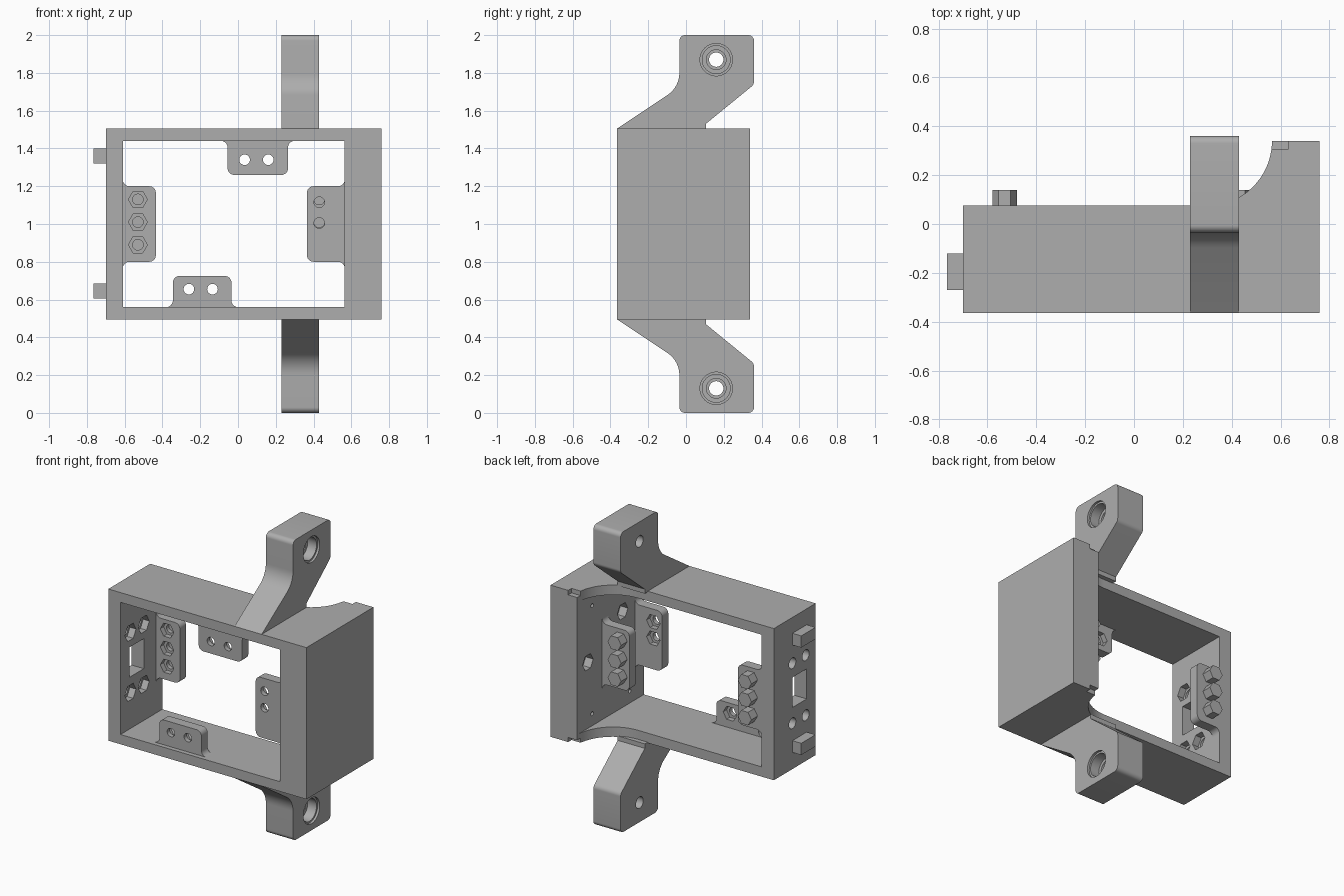
import bpy, bmesh
from math import cos, sin, pi, radians
from mathutils import Vector

if "Cube" in bpy.data.objects:
    bpy.data.objects.remove(bpy.data.objects["Cube"])

grey = bpy.data.materials.new("plain grey")
grey.use_nodes = True
GREY = (0.42, 0.42, 0.42, 1)
grey.diffuse_color = GREY
grey.node_tree.nodes["Principled BSDF"].inputs["Base Color"].default_value = GREY

MID = 1.0                                  # height of the mirror plane
PLACE = {"x": lambda u, v, t: (t, u, v),
         "y": lambda u, v, t: (u, t, v),
         "z": lambda u, v, t: (u, v, t)}


def prism(name, pts, axis, a, b):
    """Extrude a 2D outline along an axis from a to b."""
    bm = bmesh.new()
    verts = [bm.verts.new(PLACE[axis](u, v, a)) for u, v in pts]
    face = bm.faces.new(verts)
    moved = bmesh.ops.extrude_face_region(bm, geom=[face])["geom"]
    shift = Vector(PLACE[axis](0, 0, b - a))
    bmesh.ops.translate(bm, vec=shift, verts=[g for g in moved if isinstance(g, bmesh.types.BMVert)])
    bmesh.ops.recalc_face_normals(bm, faces=bm.faces)
    mesh = bpy.data.meshes.new(name)
    bm.to_mesh(mesh)
    bm.free()
    mesh.materials.append(grey)
    ob = bpy.data.objects.new(name, mesh)
    bpy.context.collection.objects.link(ob)
    return ob


def rect(u0, u1, v0, v1):
    return [(u0, v0), (u1, v0), (u1, v1), (u0, v1)]


def arc(cu, cv, r, start, end, n=8):
    return [(cu + r * cos(radians(start + (end - start) * i / n)),
             cv + r * sin(radians(start + (end - start) * i / n))) for i in range(n + 1)]


def ring(u, v, r, n=32):
    return [(u + r * cos(2 * pi * i / n), v + r * sin(2 * pi * i / n)) for i in range(n)]


def hexagon(u, v, r=0.05):
    return ring(u, v, r, 6)


def cut(target, outline, axis, a, b):
    """Subtract a prism from the target and discard the cutter."""
    tool = prism("cutter", outline, axis, a, b)
    tool.hide_render = True
    mod = target.modifiers.new("cut", "BOOLEAN")
    mod.object, mod.operation, mod.solver = tool, "DIFFERENCE", "EXACT"
    bpy.context.view_layer.objects.active = target
    bpy.ops.object.modifier_apply(modifier=mod.name)
    bpy.data.objects.remove(tool)


def smooth(ob):
    bpy.ops.object.select_all(action="DESELECT")
    ob.select_set(True)
    bpy.context.view_layer.objects.active = ob
    bpy.ops.object.shade_smooth_by_angle(angle=radians(30))


# Frame: open box whose deeper left wall sweeps back in an arc
BACK, INNER, DEEP = 0.075, 0.565, 0.34
outline = [(-0.70, BACK), (-0.70, -0.365), (0.76, -0.365), (0.76, DEEP)]
outline += arc(0.30, DEEP, 0.265, 0, -90, 20)
frame = prism("frame", outline, "z", 0.495, 1.505)
cut(frame, rect(-0.61, INNER, 0.56, 1.44), "y", -0.6, 0.6)
for z in (0.495, 1.505):
    cut(frame, rect(0.50, 0.63, 0.305, 0.40), "z", z - 0.03, z + 0.03)

# Port and screw holes with nut pockets in the right wall
cut(frame, rect(-0.27, -0.12, 0.905, 1.105), "x", -0.8, -0.5)
for y in (-0.26, -0.12):
    for z in (0.80, 1.20):
        cut(frame, ring(y, z, 0.036), "x", -0.8, -0.5)
        cut(frame, hexagon(y, z, 0.058), "x", -0.655, -0.5)

# Blind nut pockets and pilot holes in the deep wall
for y, z in ((-0.14, 1.20), (-0.14, 0.80), (0.225, MID)):
    cut(frame, hexagon(y, z, 0.055), "x", 0.5, 0.62)
    cut(frame, ring(y, z, 0.03), "x", 0.5, 0.68)
for y in (-0.215, 0.18):
    for z in (0.64, 1.36):
        cut(frame, ring(y, z, 0.013, 16), "x", 0.5, 0.62)
smooth(frame)


def tab(name, centre, half, depth, place, y0, y1):
    """Rounded tab standing on a wall, with fillets at its root."""
    r = 0.035
    side = [(half + r, -0.01)] + arc(half + r, r, r, 270, 180)
    side += arc(half - r, depth - r, r, 0, 90)
    pts = side + [(-u, v) for u, v in reversed(side)]
    return prism(name, [place(centre + u, v) for u, v in pts], "y", y0, y1)


FRONT = (-0.335, -0.27)
REAR = (0.01, BACK)
top = tab("top_tab", 0.105, 0.16, 0.18, lambda u, v: (u, 1.44 - v), *FRONT)
low = tab("bottom_tab", -0.19, 0.155, 0.165, lambda u, v: (u, 0.56 + v), *FRONT)
side = tab("left_front_tab", MID, 0.20, 0.20, lambda u, v: (INNER - v, u), *FRONT)

# Front tabs: through holes with nut pockets behind
for ob, spots in ((top, ((0.035, 1.34), (0.16, 1.34))),
                  (low, ((-0.26, 0.655), (-0.135, 0.655))),
                  (side, ((0.43, 1.005), (0.43, 1.115)))):
    for x, z in spots:
        cut(ob, ring(x, z, 0.028), "y", -0.5, 0)
        cut(ob, hexagon(x, z), "y", -0.305, 0)
    smooth(ob)

# Rear tabs: three hexagonal bosses each, hollowed from the front
rear = (("right_rear_tab", 0.175, -0.53, lambda u, v: (-0.61 + v, u)),
        ("left_rear_tab", 0.20, 0.43, lambda u, v: (INNER - v, u)))
for name, depth, x, place in rear:
    ob = tab(name, MID, 0.20, depth, place, *REAR)
    for i, z in enumerate((0.89, 1.01, 1.13)):
        cut(ob, hexagon(x, z), "y", -0.1, 0.045)
        cut(ob, ring(x, z, 0.028), "y", -0.1, 0.07)
        prism(f"{name}_bolt_head_{i + 1}", hexagon(x, z), "y", BACK - 0.003, 0.14)
    smooth(ob)

# Locating pegs on the right wall
for name, z in (("lower_peg", 0.645), ("upper_peg", 1.36)):
    prism(name, rect(-0.27, -0.12, z - 0.039, z + 0.039), "x", -0.765, -0.69)

# Mounting arms above and below, each with a counterbored hole
arm_side = [(0.105, 1.50), (0.105, 1.53)]
arm_side += arc(0.325, 1.755, 0.035, -52, 0)
arm_side += arc(0.33, 1.97, 0.03, 0, 90) + arc(-0.005, 1.97, 0.03, 90, 180)
arm_side += arc(-0.175, 1.80, 0.14, 0, -56) + [(-0.365, 1.505), (-0.365, 1.50)]
for name, s in (("upper_arm", 1), ("lower_arm", -1)):
    flip = [(y, MID + s * (z - MID)) for y, z in arm_side]
    arm = prism(name, flip, "x", 0.23, 0.43)
    hole_z = MID + s * 0.87
    for r, start in ((0.038, 0.1), (0.052, 0.32), (0.074, 0.35), (0.086, 0.415)):
        cut(arm, ring(0.16, hole_z, r), "x", start, 0.6)
    smooth(arm)
